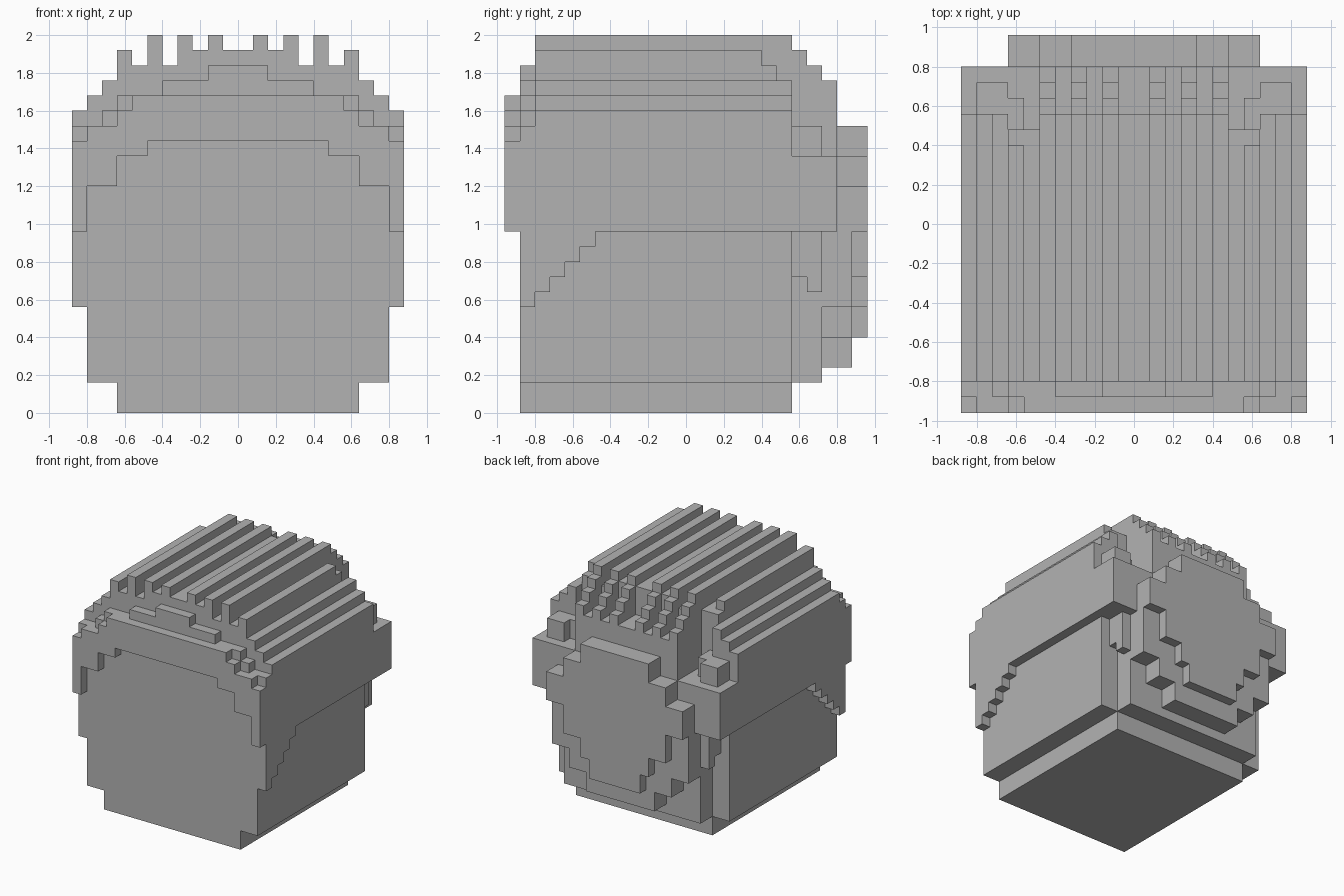
import bpy, bmesh, math

if "Cube" in bpy.data.objects:
    bpy.data.objects.remove(bpy.data.objects["Cube"])

U = 0.08  # edge length of one block

grey = bpy.data.materials.new("plain grey")
grey.diffuse_color = (0.45, 0.45, 0.45, 1)
grey.use_nodes = True
grey.node_tree.nodes["Principled BSDF"].inputs["Base Color"].default_value = grey.diffuse_color

parts = {}
taken = set()


def fill(part, half, y0, y1, z0, z1, inner=0):
    """Fill a mirrored slab of blocks: inner <= |x| < half."""
    cells = parts.setdefault(part, set())
    for i in range(inner, half):
        for x in (i, -1 - i):
            for y in range(y0, y1):
                for z in range(z0, z1):
                    if (x, y, z) not in taken:
                        taken.add((x, y, z))
                        cells.add((x, y, z))


# Neck base and head
fill("neck_base", 8, -11, 7, 0, 2)
fill("head", 10, -11, 7, 2, 12)
fill("head", 8, 7, 9, 2, 12)

# Ridged hair: one height per column outward from the centre
ridges = [24, 25, 24, 25, 23, 25, 23, 24, 22, 21, 20]
for i, top in enumerate(ridges):
    fill("ridged_hair", i + 1, -10, 5, 12, top, i)
    # rear end of the ridges, with a small pocket beside the outer ones
    near = {6: (23, 17), 7: (23, 19)}.get(i, (top, top))
    for k in range(2):
        fill("ridged_hair", i + 1, 5 + k, 6 + k, 12, near[k], i)

# Stepped back of the hair
for k in range(3):
    for i in range(11):
        if i < 6:
            top = 24 - k if i % 2 else 21
        elif i == 7:
            top = 19 if k < 1 else 17
        elif i in (8, 9):
            top = 19 if k < 2 else 17
        else:
            top = 17
        fill("back_hair", i + 1, 7 + k, 8 + k, 12, top, i)

# Side hair with a stepped lower edge
for k in range(5):
    fill("side_hair", 11, -11 + k, -10 + k, 7 + k, 12, 10)
# Small locks behind the sides
fill("back_lock", 9, 7, 8, 9, 12, 8)
fill("back_lock", 9, 8, 9, 8, 12, 8)

# Front of the hair, second layer
for inner, half, top in ((0, 2, 23), (2, 5, 22), (5, 8, 21), (8, 9, 20), (9, 11, 19)):
    fill("front_hair", half, -11, -10, 12, top, inner)

# Fringe, outermost layer: lower and upper edge per column
for i in range(11):
    low = 18 if i < 6 else 17 if i < 8 else 15 if i < 10 else 12
    top = 21 if i < 7 else 20 if i < 8 else 19 if i < 10 else 18
    fill("fringe", i + 1, -12, -11, low, top, i)

# Round bun at the back: (half width, bottom, top)
upper = [(8, 12, 15), (6, 15, 17), (4, 17, 19)]
for half, z0, z1 in [(4, 3, 5), (6, 5, 7), (8, 7, 12)] + upper:
    fill("back_bun", half, 9, 11, z0, z1)
for half, z0, z1 in [(3, 5, 7), (4, 7, 9), (6, 9, 12)] + upper:
    fill("back_bun_outer", half, 11, 12, z0, z1)


def skin(name, cells):
    """Make a mesh from the block sides that are open to the air."""
    bm = bmesh.new()
    verts = {}

    def vert(p):
        if p not in verts:
            verts[p] = bm.verts.new([c * U for c in p])
        return verts[p]

    for c in sorted(cells):
        for axis in range(3):
            for side in (0, 1):
                n = list(c)
                n[axis] += 2 * side - 1
                if tuple(n) in taken:
                    continue
                quad = []
                for a, b in ((0, 0), (1, 0), (1, 1), (0, 1)):
                    p = list(c)
                    p[axis] += side
                    p[(axis + 1) % 3] += a
                    p[(axis + 2) % 3] += b
                    quad.append(vert(tuple(p)))
                bm.faces.new(quad if side else quad[::-1])
    # merge the coplanar squares into large flat faces
    bmesh.ops.dissolve_limit(bm, angle_limit=math.radians(1),
                             verts=bm.verts[:], edges=bm.edges[:])
    mesh = bpy.data.meshes.new(name)
    bm.to_mesh(mesh)
    bm.free()
    mesh.materials.append(grey)
    bpy.context.collection.objects.link(bpy.data.objects.new(name, mesh))


for name, cells in parts.items():
    skin(name, cells)
